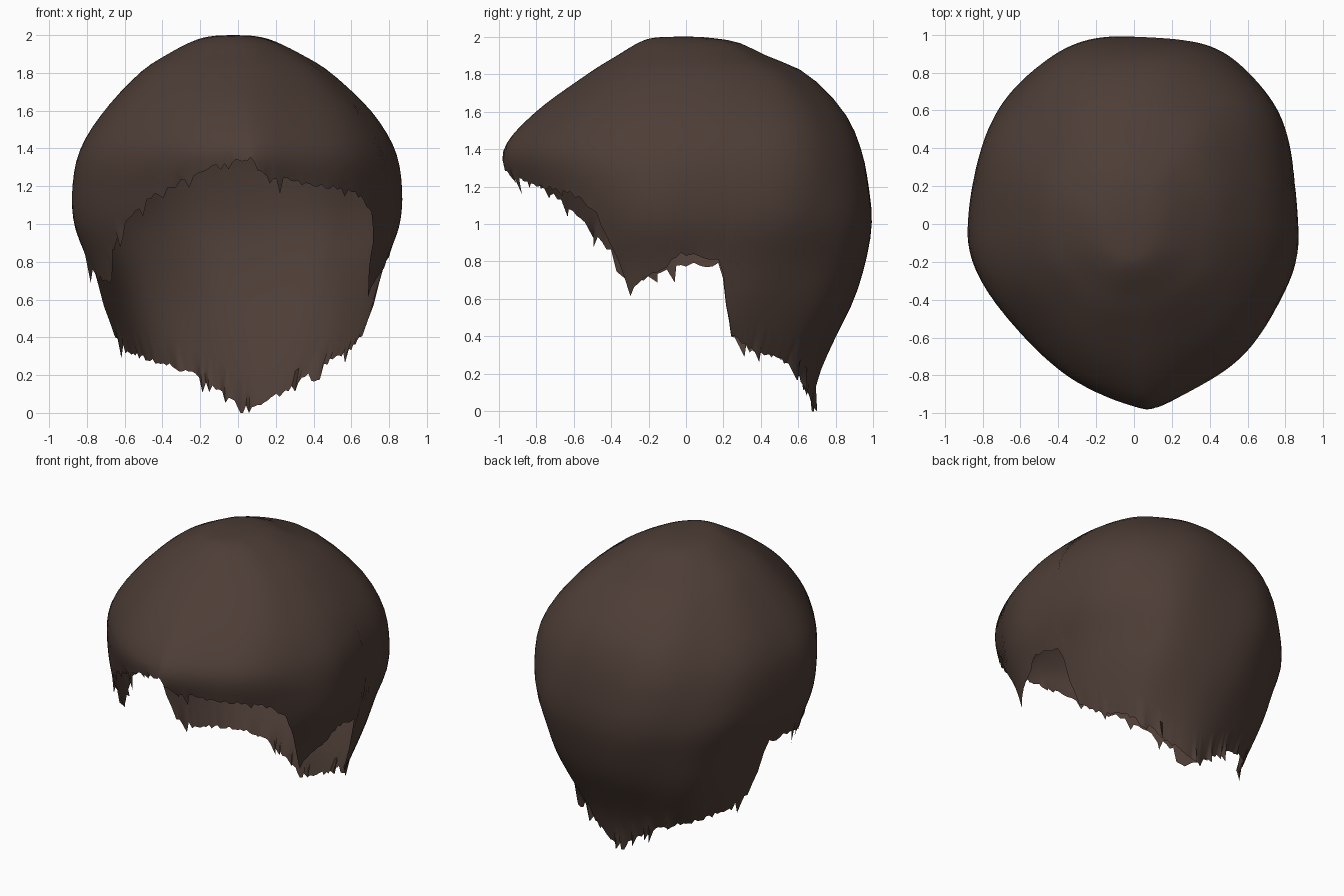
import bpy
import bmesh
import math
import random

random.seed(4)
COLUMNS, ROWS = 220, 30

# Shell profile: height, reach to the front, reach to the back, half width
PROFILE = [
    (2.0, 0, 0, 0), (1.995, .16, .11, .11), (1.97, .25, .27, .21), (1.9, .37, .42, .35),
    (1.8, .53, .64, .505), (1.6, .8, .84, .705), (1.4, .965, .94, .83),
    (1.2, .94, .985, .87), (1.0, .92, 1.0, .86), (.8, .9, .965, .79),
    (.6, .87, .9, .735), (.4, .8, .8, .67), (.2, .72, .71, .6), (0, .66, .66, .55),
]

# Hem height by angle: zero is the front, positive turns to the left side
HEM = [
    (-180, .03), (-171, .1), (-154, .22), (-134, .28), (-116, .32), (-105, .4),
    (-101, .6), (-99, .78), (-87, .79), (-83, .74), (-70, .68), (-64, .85),
    (-54, 1.0), (-42, 1.15), (-34, 1.2), (-20, 1.31), (0, 1.35), (8, 1.26),
    (34, 1.2), (49, 1.17), (58, 1.08), (64, .9), (70, .66), (77, .72), (83, .76),
    (87, .84), (99, .82), (101, .6), (105, .4), (116, .32), (130, .28),
    (143, .22), (154, .12), (170, .05), (180, .03),
]


def profile_at(s):
    """Smooth curve through the profile rows."""
    last = len(PROFILE) - 1
    i = min(int(s), last - 1)
    t = s - i
    rows = (PROFILE[max(0, min(last, i + k))] for k in (-1, 0, 1, 2))
    return [q + t * (r - p) / 2 + t * t * (p - 2.5 * q + 2 * r - u / 2)
            + t ** 3 * (1.5 * (q - r) + (u - p) / 2)
            for p, q, r, u in zip(*rows)]


def profile_position(height):
    low, high = 0.0, len(PROFILE) - 1.0
    for _ in range(30):
        middle = (low + high) / 2
        if profile_at(middle)[0] > height:
            low = middle
        else:
            high = middle
    return low


def hem_height(angle):
    for (a, za), (b, zb) in zip(HEM, HEM[1:]):
        if a <= angle <= b:
            return za + (zb - za) * (angle - a) / (b - a)
    return HEM[0][1]


def shell_point(angle, s):
    z, front, back, width = profile_at(s)
    phi = math.radians(angle)
    side, depth = math.sin(phi), math.cos(phi)
    # Narrow towards the brow and temples, full at the back
    if depth > 0:
        power = 1.33 + .85 * max(0, 1.25 - z) - .5 * max(0, z - 1.5)
        y = -front * depth
    else:
        power = .9 + .3 * max(0, .45 - z)
        y = back * (-depth) ** .88
    x = math.copysign(abs(side) ** power, side) * width
    # Soft uneven locks
    swell = 1 + .008 * math.sin(5 * phi + 2 * z) + .006 * math.sin(9 * phi - 4 * z)
    lean = .09 if depth > 0 else .05
    x = x * swell + lean * y * y * min(1, width) - .06 * max(0, z - 1.6)
    return x, y * swell, z


# Hair shell, from the crown to a ragged hem
bm = bmesh.new()
crown = bm.verts.new((-.024, 0, 2))
columns = []
for c in range(COLUMNS):
    angle = -180 + 360 * c / COLUMNS
    end = profile_position(hem_height(angle))
    column = [bm.verts.new(shell_point(angle, end * r / ROWS)) for r in range(1, ROWS + 1)]
    # Torn strand tips
    tip = column[-1].co
    tip.z += random.uniform(-.015, .012)
    if random.random() < .12:
        tip.z -= random.uniform(.02, .07)
        tip.y += random.uniform(0, .03)
    tip.z = max(0, tip.z)
    columns.append(column)

for c, column in enumerate(columns):
    following = columns[(c + 1) % COLUMNS]
    bm.faces.new((crown, column[0], following[0]))
    for r in range(ROWS - 1):
        bm.faces.new((column[r], column[r + 1], following[r + 1], following[r]))

# Longest strand at the nape
columns[0][-1].co.z = 0
bm.normal_update()
mesh = bpy.data.meshes.new("hair_shell")
bm.to_mesh(mesh)
bm.free()

default_cube = bpy.data.objects.get("Cube")
if default_cube:
    bpy.data.objects.remove(default_cube, do_unlink=True)

hair = bpy.data.objects.new("hair_shell", mesh)
bpy.context.collection.objects.link(hair)

# Dark brown hair
brown = bpy.data.materials.new("dark_brown")
brown.use_nodes = True
colour = (.075, .047, .037, 1)
brown.diffuse_color = colour
brown.node_tree.nodes["Principled BSDF"].inputs["Base Color"].default_value = colour
mesh.materials.append(brown)

bpy.context.view_layer.objects.active = hair
hair.select_set(True)
bpy.ops.object.shade_smooth_by_angle(angle=math.radians(60))
